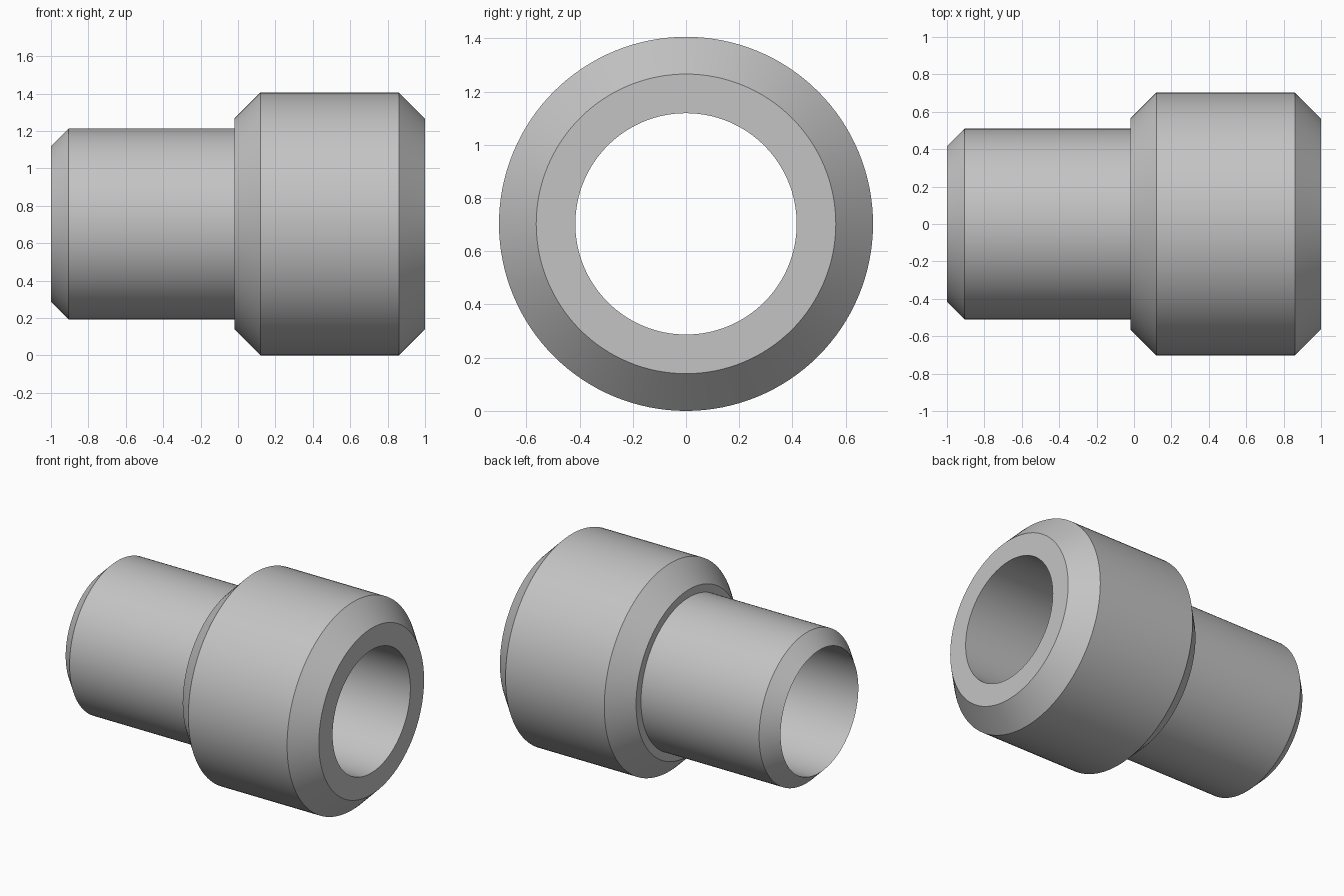
import bpy, bmesh, math
from mathutils import Vector

cube = bpy.data.objects.get("Cube")
if cube:
    bpy.data.objects.remove(cube, do_unlink=True)

RADIUS = 0.703   # collar radius, also the height of the axis
BORE = 0.416
SEGMENTS = 128

# Plain grey metal
metal = bpy.data.materials.new("grey_metal")
metal.use_nodes = True
grey = (0.55, 0.55, 0.55, 1)
metal.diffuse_color = grey
metal.node_tree.nodes["Principled BSDF"].inputs["Base Color"].default_value = grey

# Closed wall section as (x, radius): narrow spigot, shoulder, chamfered collar, bore
section = [
    (-1, BORE), (-0.905, 0.51), (-0.02, 0.51),
    (-0.02, 0.563), (0.12, RADIUS), (0.86, RADIUS),
    (1, 0.563), (1, BORE),
]

# Revolve the section around the x axis
bm = bmesh.new()
verts = [bm.verts.new((x, 0, r)) for x, r in section]
edges = [bm.edges.new((a, b)) for a, b in zip(verts, verts[1:] + verts[:1])]
bmesh.ops.spin(bm, geom=verts + edges, cent=(0, 0, 0), axis=(1, 0, 0),
               angle=2 * math.pi, steps=SEGMENTS, use_merge=False)
bmesh.ops.remove_doubles(bm, verts=bm.verts[:], dist=0.0001)
bmesh.ops.recalc_face_normals(bm, faces=bm.faces[:])
bmesh.ops.translate(bm, verts=bm.verts[:], vec=Vector((0, 0, RADIUS)))

mesh = bpy.data.meshes.new("stepped_sleeve")
bm.to_mesh(mesh)
bm.free()
mesh.materials.append(metal)
sleeve = bpy.data.objects.new("stepped_sleeve", mesh)
bpy.context.collection.objects.link(sleeve)

# Smooth round walls with crisp chamfer edges
bpy.ops.object.select_all(action="DESELECT")
sleeve.select_set(True)
bpy.context.view_layer.objects.active = sleeve
bpy.ops.object.shade_smooth_by_angle(angle=math.radians(30))
